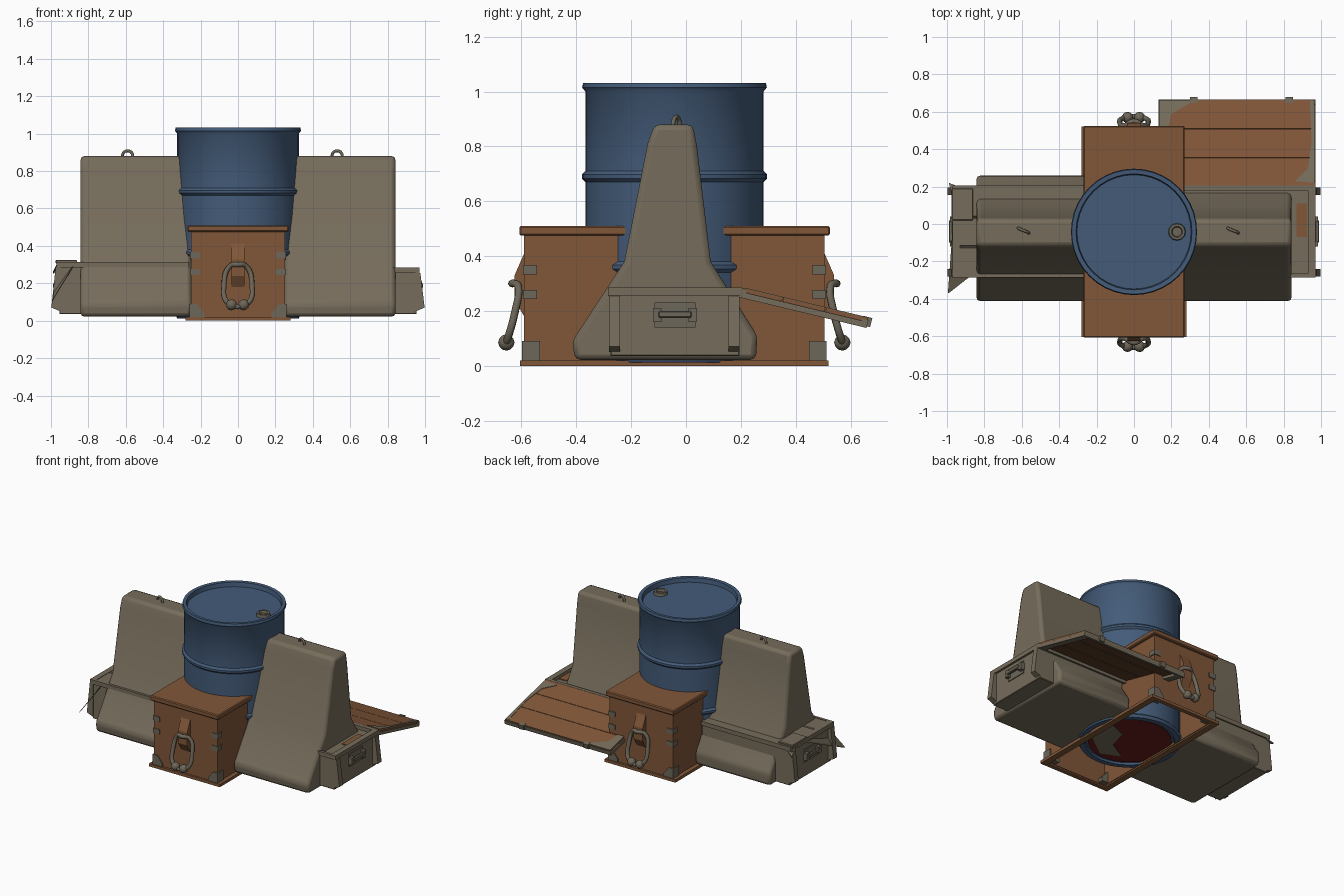
import bpy, bmesh, math
from mathutils import Vector, Matrix

cube = bpy.data.objects.get("Cube")
if cube:
    bpy.data.objects.remove(cube, do_unlink=True)


def material(name, rgb):
    m = bpy.data.materials.new(name)
    m.use_nodes = True
    m.diffuse_color = (*rgb, 1)
    bsdf = m.node_tree.nodes["Principled BSDF"]
    bsdf.inputs["Base Color"].default_value = (*rgb, 1)
    bsdf.inputs["Roughness"].default_value = 0.8
    return m


BLUE = material("barrel blue", (0.057, 0.105, 0.19))
STONE = material("weathered stone", (0.18, 0.15, 0.105))
WOOD = material("brown wood", (0.22, 0.095, 0.04))
DARK = material("dark wood", (0.12, 0.055, 0.026))
METAL = material("dull metal", (0.155, 0.135, 0.1))
RED = material("dark red", (0.13, 0.012, 0.01))


def make(name, bm, mat, bevel=0, smooth=False, segments=1):
    bmesh.ops.recalc_face_normals(bm, faces=bm.faces)
    me = bpy.data.meshes.new(name)
    bm.to_mesh(me)
    bm.free()
    me.materials.append(mat)
    ob = bpy.data.objects.new(name, me)
    bpy.context.collection.objects.link(ob)
    if bevel:
        mod = ob.modifiers.new("bevel", "BEVEL")
        mod.width, mod.segments = bevel, segments
        mod.limit_method = "ANGLE"
    if smooth:
        bpy.ops.object.select_all(action="DESELECT")
        ob.select_set(True)
        bpy.context.view_layer.objects.active = ob
        bpy.ops.object.shade_smooth_by_angle(angle=math.radians(40))
    return ob


def box(name, lo, hi, mat, bevel=0, matrix=None):
    lo, hi = Vector(lo), Vector(hi)
    bm = bmesh.new()
    bmesh.ops.create_cube(bm, size=1)
    for v in bm.verts:
        v.co = (lo + hi) / 2 + v.co * (hi - lo)
    if matrix:
        bm.transform(matrix)
    return make(name, bm, mat, bevel)


def span(name, x0, x1, y, z, mat, bevel=0):
    """Box with x limits in either order, for mirrored parts."""
    return box(name, (min(x0, x1), y[0], z[0]), (max(x0, x1), y[1], z[1]), mat, bevel)


def prism(name, profile, direction, mat, **kw):
    bm = bmesh.new()
    face = bm.faces.new([bm.verts.new(p) for p in profile])
    ext = bmesh.ops.extrude_face_region(bm, geom=[face])["geom"]
    moved = [g for g in ext if isinstance(g, bmesh.types.BMVert)]
    bmesh.ops.translate(bm, verts=moved, vec=direction)
    return make(name, bm, mat, **kw)


def lathe(name, profile, centre, mat, steps=40):
    bm = bmesh.new()
    verts = [bm.verts.new((r, 0, z)) for r, z in profile]
    edges = [bm.edges.new(p) for p in zip(verts, verts[1:])]
    bmesh.ops.spin(bm, geom=verts + edges, axis=(0, 0, 1), cent=(0, 0, 0),
                   angle=math.tau, steps=steps)
    bmesh.ops.remove_doubles(bm, verts=bm.verts, dist=0.0005)
    bmesh.ops.translate(bm, verts=bm.verts, vec=centre)
    return make(name, bm, mat, smooth=True)


def tube(name, points, radius, mat, cyclic=False):
    cu = bpy.data.curves.new(name, "CURVE")
    cu.dimensions = "3D"
    cu.bevel_depth, cu.bevel_resolution, cu.resolution_u = radius, 2, 5
    sp = cu.splines.new("BEZIER")
    sp.bezier_points.add(len(points) - 1)
    for bp, p in zip(sp.bezier_points, points):
        bp.co = p
        bp.handle_left_type = bp.handle_right_type = "AUTO"
    sp.use_cyclic_u = cyclic
    cu.use_fill_caps = True
    cu.materials.append(mat)
    ob = bpy.data.objects.new(name, cu)
    bpy.context.collection.objects.link(ob)


# Barrel with rolled rims and two ribs
R, CY = 0.325, -0.042
profile = [(0, 1.0), (R - 0.02, 1.0), (R - 0.015, 1.03), (R + 0.008, 1.032), (R + 0.012, 1.015), (R, 1.0)]
for z in (0.69, 0.36):
    profile += [(R, z + 0.02), (R + 0.013, z + 0.007), (R + 0.013, z - 0.007), (R, z - 0.02)]
profile += [(R, 0.04), (R + 0.01, 0.03), (R, 0.012), (R - 0.035, 0.012), (R - 0.04, 0.025), (0, 0.025)]
lathe("barrel", profile, (0, CY, 0), BLUE)
lathe("barrel_bung", [(0, 1.004), (0.025, 1.004), (0.03, 1.02), (0.043, 1.02), (0.047, 1)],
      (0.23, CY, 0), METAL, 12)
lathe("barrel_base", [(0, 0.02), (0.27, 0.02), (0.27, 0.025)], (0, CY, 0), RED, 32)
prism("base_patch", [(0.05, -0.28, 0.016), (0.23, -0.15, 0.016), (0.24, 0.06, 0.016), (0.1, 0.0, 0.016),
                     (0.06, -0.14, 0.016), (-0.08, -0.22, 0.016)], (0, 0, 0.004), STONE)

# Concrete barriers on both sides, with lifting loops
barrier = [(-0.405, 0.022), (-0.415, 0.09), (-0.225, 0.38), (-0.14, 0.81), (-0.115, 0.88),
           (0.025, 0.88), (0.04, 0.8), (0.09, 0.38), (0.26, 0.11), (0.255, 0.022)]
for side, label in ((-1, "right"), (1, "left")):
    prism(label + "_barrier", [(side * 0.25, y, z) for y, z in barrier], (side * 0.592, 0, 0),
          STONE, bevel=0.02, segments=2, smooth=True)
    lx = 0.53 if side > 0 else -0.59
    tube(label + "_lifting_loop", [(lx - 0.03, -0.02, 0.87), (lx - 0.02, -0.027, 0.9), (lx, -0.035, 0.908),
                                   (lx + 0.02, -0.043, 0.9), (lx + 0.03, -0.05, 0.87)], 0.008, METAL)

# Long wooden crate, open underneath
YF, YB, W = -0.59, 0.505, 0.25
for s in (-1, 1):
    span("crate_side", s * W, s * (W - 0.02), (YF, YB), (0.01, 0.48), WOOD)
    span("crate_skirt", s * (W - 0.015), s * (W + 0.03), (YF - 0.01, YB + 0.005), (0, 0.02), WOOD)
box("crate_lid", (-0.27, YF - 0.018, 0.475), (0.27, YB + 0.02, 0.51), WOOD, 0.006)
for s, y in ((-1, YF), (1, YB)):
    box("crate_end", (-W, min(y, y - s * 0.02), 0.01), (W, max(y, y - s * 0.02), 0.48), WOOD)
    box("crate_end_skirt", (-W - 0.03, y - 0.015, 0), (W + 0.03, y + 0.015, 0.02), WOOD)
    # Metal corner pieces and brackets
    for sx in (-1, 1):
        for z in (0.26, 0.35):
            box("corner_bracket", (sx * (W - 0.02) - 0.026, y - s * 0.02 - 0.024, z - 0.017),
                (sx * (W - 0.02) + 0.026, y - s * 0.02 + 0.026, z + 0.017), METAL)
        prism("corner_shoe", [(sx * (W + 0.008), y + s * 0.008, 0.015), (sx * (W + 0.008), y + s * 0.008, 0.09),
                              (sx * (W - 0.03), y + s * 0.008, 0.09), (sx * (W - 0.07), y + s * 0.008, 0.04),
                              (sx * (W - 0.07), y + s * 0.008, 0.015)], (0, -s * 0.065, 0), METAL)
    # Wooden handle block and hanging rope
    prism("handle_block", [(-0.036, y, 0.41), (-0.036, y + s * 0.035, 0.33), (-0.036, y + s * 0.035, 0.24),
                           (-0.036, y, 0.18)], (0.072, 0, 0), WOOD)
    tube("rope_handle", [(x, y + s * d, z) for x, d, z in
                         ((-0.045, 0.022, 0.29), (0, 0.045, 0.3), (0.045, 0.022, 0.29), (0.075, 0.035, 0.19),
                          (0.06, 0.06, 0.1), (0, 0.07, 0.075), (-0.06, 0.06, 0.1), (-0.075, 0.035, 0.19))],
         0.014, METAL, True)
    for x in (-0.035, 0.03):
        bm = bmesh.new()
        bmesh.ops.create_icosphere(bm, subdivisions=2, radius=0.03)
        bmesh.ops.translate(bm, verts=bm.verts, vec=(x, y + s * 0.065, 0.085))
        make("rope_knot", bm, METAL, smooth=True)

# Storage chests under the barriers
for s, top, label in ((1, 0.285, "left"), (-1, 0.315, "right")):
    span(label + "_chest", s * 0.262, s * 0.955, (-0.275, 0.195), (0.035, top - 0.025), STONE, 0.004)
    for y in ((-0.285, -0.265), (0.18, 0.205)):
        span(label + "_chest_rim", s * 0.262, s * 0.97, y, (top - 0.03, top), STONE)
    span(label + "_chest_end_rim", s * 0.93, s * 0.97, (-0.28, 0.2), (top - 0.03, top), STONE)
    for y in (-0.28, 0.155):
        prism(label + "_end_batten", [(s * 0.95, y, 0.05), (s * 0.998, y, 0.07), (s * 0.975, y, top - 0.03),
                                      (s * 0.95, y, top - 0.02)], (0, 0.04, 0), STONE)
    # End handle
    span(label + "_handle_plate", s * 0.95, s * 0.961, (-0.115, 0.035), (0.14, 0.23), METAL)
    for y in (-0.12, 0.01):
        span(label + "_handle_bracket", s * 0.955, s * 0.985, (y, y + 0.03), (0.16, 0.21), METAL)
    span(label + "_handle_bar", s * 0.97, s * 0.99, (-0.1, 0.02), (0.175, 0.2), METAL, 0.004)
box("chest_rust_patch", (0.87, -0.07, 0.26), (0.925, 0.11, 0.266), WOOD)

# Closed lid of the right chest, with battens and a torn flap
for i in range(3):
    y = -0.275 + i * 0.157
    box("closed_lid_plank", (-0.96, y, 0.285), (-0.262, y + 0.152, 0.312), STONE, 0.004)
box("closed_lid_batten", (-0.975, 0.02, 0.305), (-0.86, 0.19, 0.325), STONE, 0.004)
prism("torn_flap", [(-0.965, 0.04, 0.29), (-0.88, -0.28, 0.29), (-0.995, -0.37, 0.1)], (0.004, 0, 0.012), STONE)
prism("torn_corner", [(-0.97, 0.14, 0.29), (-0.99, 0.22, 0.25), (-0.91, 0.19, 0.3)], (0, 0, 0.01), STONE)

# Open plank lid of the left chest, hinged to the back
tilt = Matrix.Translation((0, 0.2, 0.285)) @ Matrix.Rotation(math.radians(-13.5), 4, "X")
for i in range(3):
    y = i * 0.16
    box("lid_plank", (0.135, y, -0.012), (0.965, y + 0.157, 0), WOOD, matrix=tilt)
    box("lid_plank_underside", (0.14, y + 0.003, -0.018), (0.96, y + 0.154, -0.012), DARK, matrix=tilt)
for x in (0.13, 0.92):
    box("lid_end_batten", (x, 0, -0.036), (x + 0.05, 0.477, -0.014), STONE, matrix=tilt)
for y in (0, 0.455):
    box("lid_edge_batten", (0.13, y, -0.036), (0.97, y + 0.025, -0.006), STONE, matrix=tilt)
for x in (0.32, 0.83):
    box("lid_latch", (x - 0.02, 0.46, -0.03), (x + 0.02, 0.492, 0.004), METAL, matrix=tilt)
worn = {"worn_inner_edge": [(0.135, 0.18), (0.17, 0.26), (0.2, 0.4), (0.3, 0.46), (0.3, 0.477), (0.135, 0.477)],
        "worn_outer_edge": [(0.965, 0.02), (0.86, 0.03), (0.93, 0.1), (0.95, 0.25), (0.94, 0.47), (0.965, 0.477)]}
for name, pts in worn.items():
    prism(name, [tilt @ Vector((x, y, 0)) for x, y in pts], (0, 0, 0.003), STONE)
